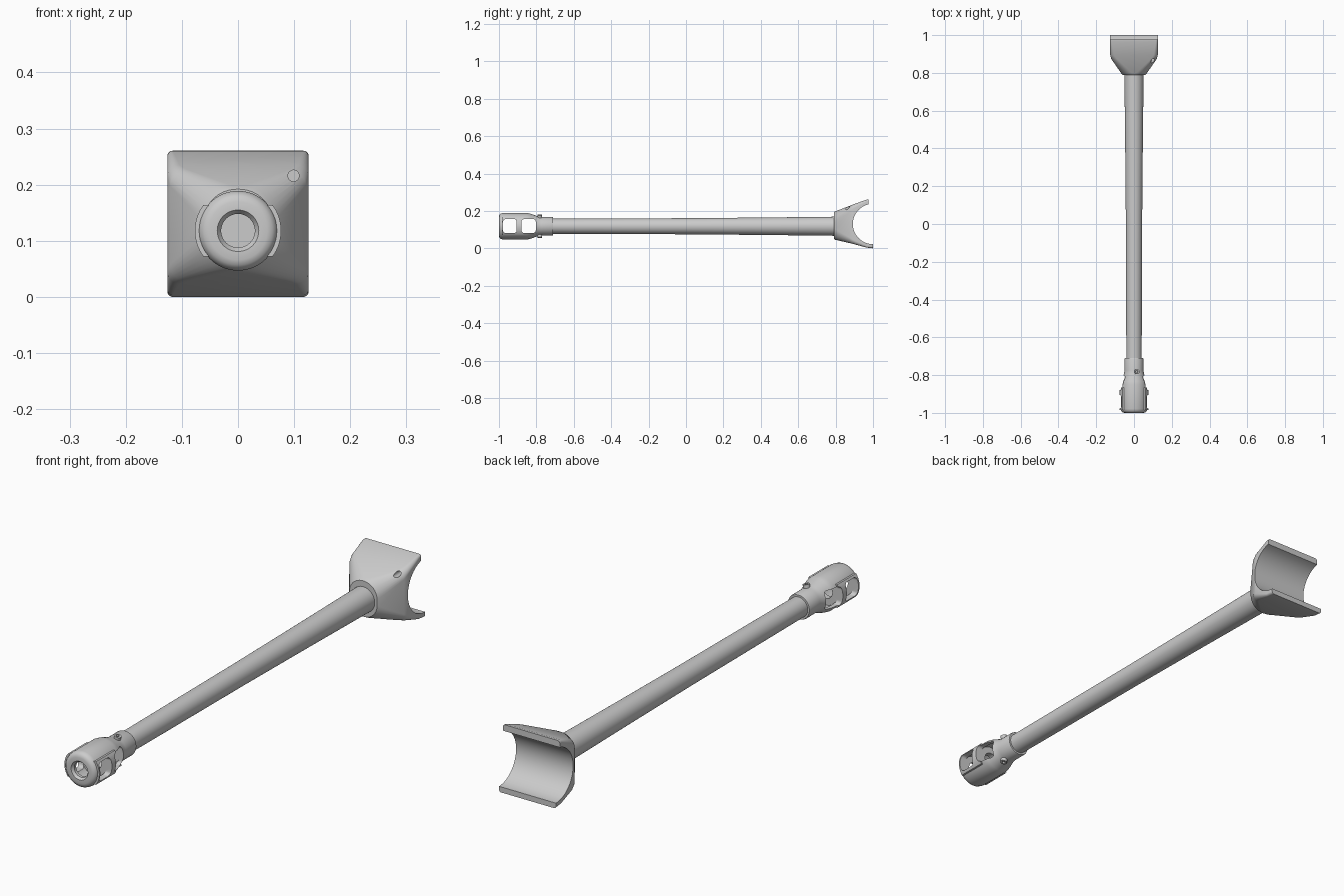
import bpy, bmesh, math
from mathutils import Matrix

if "Cube" in bpy.data.objects:
    bpy.data.objects.remove(bpy.data.objects["Cube"])

AXIS = 0.118  # height of the tube axis
metal = bpy.data.materials.new("grey_metal")
metal.diffuse_color = (0.6, 0.6, 0.6, 1)
metal.use_nodes = True
metal.node_tree.nodes["Principled BSDF"].inputs["Base Color"].default_value = metal.diffuse_color


def finish(name, bm, smooth=True):
    bmesh.ops.remove_doubles(bm, verts=bm.verts, dist=1e-6)
    bmesh.ops.recalc_face_normals(bm, faces=bm.faces)
    me = bpy.data.meshes.new(name)
    bm.to_mesh(me)
    bm.free()
    ob = bpy.data.objects.new(name, me)
    me.materials.append(metal)
    bpy.context.collection.objects.link(ob)
    return ob


def skin(bm, rings, wrap):
    """Join successive rings of points with quads."""
    rows = [[bm.verts.new(p) for p in r] for r in rings]
    n = len(rows[0])
    pairs = list(zip(rows, rows[1:])) + ([(rows[-1], rows[0])] if wrap else [])
    for a, b in pairs:
        for i in range(n):
            bm.faces.new((a[i], a[(i + 1) % n], b[(i + 1) % n], b[i]))
    if not wrap:
        bm.faces.new(rows[0])
        bm.faces.new(rows[-1])


def lathe(name, profile, wrap=False, n=64):
    """Turn (radius, y) points around the tube axis."""
    bm = bmesh.new()
    t = [2 * math.pi * i / n for i in range(n)]
    skin(bm, [[(r * math.cos(a), y, AXIS + r * math.sin(a)) for a in t] for r, y in profile], wrap)
    return finish(name, bm)


def box(name, x, y, z, round_edges=0.0):
    bm = bmesh.new()
    size = [b - a for a, b in (x, y, z)]
    mid = [(a + b) / 2 for a, b in (x, y, z)]
    bmesh.ops.create_cube(bm, size=1, matrix=Matrix.Translation(mid) @ Matrix.Diagonal((*size, 1)))
    if round_edges:
        along_x = [e for e in bm.edges if abs(e.verts[0].co.x - e.verts[1].co.x) > 1e-4]
        bmesh.ops.bevel(bm, geom=along_x, offset=round_edges, segments=5, profile=0.5, affect='EDGES')
    return finish(name, bm)


def rod(name, center, radius, length, axis, turn=0.0, n=24):
    bm = bmesh.new()
    m = Matrix.Translation(center) @ Matrix.Rotation(turn, 4, 'Y')
    if axis != 'Z':
        m = m @ Matrix.Rotation(math.pi / 2, 4, 'Y' if axis == 'X' else 'X')
    bmesh.ops.create_cone(bm, cap_ends=True, segments=n, radius1=radius, radius2=radius,
                          depth=length, matrix=m)
    return finish(name, bm)


def boolean(target, tool, op='DIFFERENCE'):
    mod = target.modifiers.new(op.lower(), 'BOOLEAN')
    mod.operation, mod.object, mod.solver = op, tool, 'EXACT'
    bpy.context.view_layer.objects.active = target
    bpy.ops.object.modifier_apply(modifier=mod.name)
    bpy.data.objects.remove(tool)


# Tapered barrel
barrel = lathe("barrel", [(0.040, -0.80), (0.041, -0.6), (0.043, 0.0), (0.0465, 0.4), (0.051, 0.80)])

# Muzzle brake: hollow shell with two chambers
brake = lathe("muzzle_brake", [
    (0.030, -0.990), (0.037, -1.0), (0.052, -1.0), (0.061, -0.997), (0.068, -0.990), (0.071, -0.978),
    (0.071, -0.850), (0.067, -0.832), (0.053, -0.792), (0.050, -0.775), (0.050, -0.715),
    (0.048, -0.710), (0.030, -0.710), (0.030, -0.800), (0.042, -0.800), (0.056, -0.840),
    (0.056, -0.880), (0.030, -0.880), (0.030, -0.905), (0.056, -0.905), (0.056, -0.978),
    (0.030, -0.978)], wrap=True)

# Raised lips on both sides, around the front windows
lips = lathe("lips", [(0.060, -0.985), (0.077, -0.985), (0.077, -0.865), (0.060, -0.865)], wrap=True)
boolean(lips, box("lip_band", (-0.2, 0.2), (-1.1, -0.7), (AXIS - 0.046, AXIS + 0.046)), 'INTERSECT')
boolean(brake, lips, 'UNION')

# Side windows
for y0, y1 in ((-0.978, -0.905), (-0.880, -0.803)):
    boolean(brake, box("window", (-0.2, 0.2), (y0, y1), (AXIS - 0.036, AXIS + 0.038), 0.014))

# Clamp screws above and below the collar
screws = []
for side in (1, -1):
    screw = rod("clamp_screw", (0.014, -0.782, AXIS + side * 0.048), 0.013, 0.026, 'Z', side * 0.25)
    boolean(screw, rod("socket", (0.016, -0.782, AXIS + side * 0.062), 0.007, 0.02, 'Z', side * 0.25, 6))
    screws.append(screw)


def rounded_rect(y, hx, z0, z1, r, n=9):
    pts = []
    for k, (sx, z) in enumerate(((1, z1 - r), (-1, z1 - r), (-1, z0 + r), (1, z0 + r))):
        for i in range(n):
            a = math.pi / 2 * (k + i / (n - 1))
            pts.append((sx * (hx - r) + r * math.cos(a), y, z + r * math.sin(a)))
    return pts


# Cradle: round at the barrel, square at the back, with a curved saddle
bm = bmesh.new()
skin(bm, [rounded_rect(*s) for s in (
    (0.790, 0.061, 0.050, 0.192, 0.058), (0.797, 0.067, 0.046, 0.197, 0.058),
    (0.875, 0.121, 0.028, 0.227, 0.030), (0.895, 0.126, 0.023, 0.235, 0.022),
    (0.965, 0.126, 0.004, 0.260, 0.010), (1.000, 0.126, 0.000, 0.262, 0.010))], False)
cradle = finish("cradle", bm)
boolean(cradle, rod("saddle_cut", (0, 1.0, 0.13), 0.108, 0.6, 'X', n=96))
boolean(cradle, box("top_trim", (-0.3, 0.3), (0.976, 1.1), (0.135, 0.4)))
boolean(cradle, rod("pin_hole", (0.099, 0.80, 0.216), 0.010, 0.22, 'Y'))

# Smooth round surfaces, keep hard edges
bpy.ops.object.select_all(action='DESELECT')
for ob in [barrel, brake, cradle] + screws:
    ob.select_set(True)
bpy.context.view_layer.objects.active = barrel
bpy.ops.object.shade_smooth_by_angle(angle=math.radians(32))
